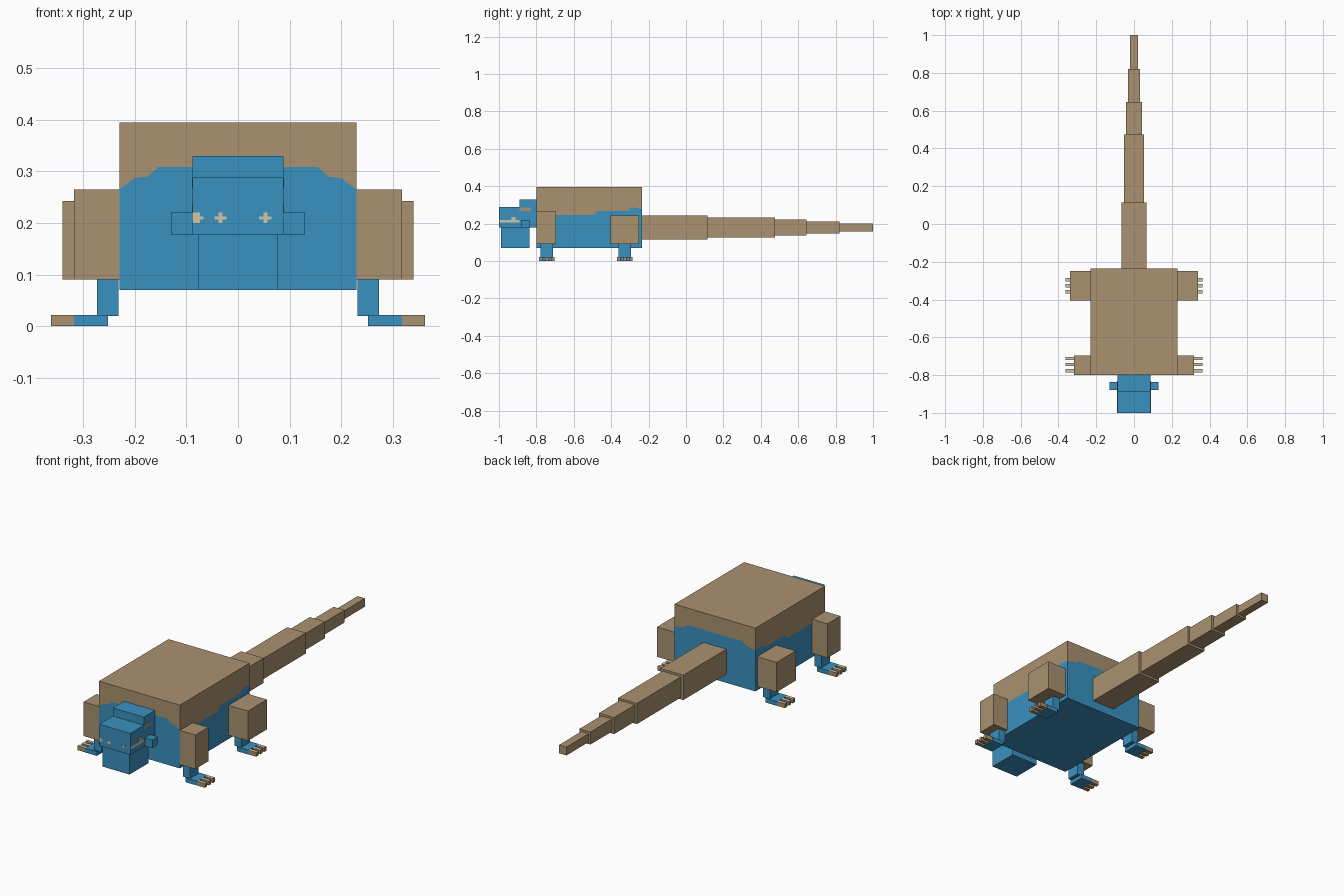
import bpy
import bmesh
from mathutils import Vector

if "Cube" in bpy.data.objects:
    bpy.data.objects.remove(bpy.data.objects["Cube"])


def make_material(name, rgb):
    mat = bpy.data.materials.new(name)
    mat.use_nodes = True
    color = (*rgb, 1)
    mat.diffuse_color = color
    mat.node_tree.nodes["Principled BSDF"].inputs["Base Color"].default_value = color
    return mat


BLUE = make_material("blue skin", (0.042, 0.283, 0.527))
BROWN = make_material("brown hide", (0.402, 0.287, 0.162))
CREAM = make_material("cream markings", (0.631, 0.552, 0.402))


def finish(name, bm, *mats):
    mesh = bpy.data.meshes.new(name)
    bmesh.ops.recalc_face_normals(bm, faces=bm.faces)
    bm.to_mesh(mesh)
    bm.free()
    for mat in mats:
        mesh.materials.append(mat)
    obj = bpy.data.objects.new(name, mesh)
    bpy.context.collection.objects.link(obj)
    return obj


def box(name, x, y, z, mat):
    """Axis-aligned box from (low, high) pairs."""
    bm = bmesh.new()
    low, high = Vector((x[0], y[0], z[0])), Vector((x[1], y[1], z[1]))
    for v in bmesh.ops.create_cube(bm, size=1)["verts"]:
        v.co = (low + high) / 2 + v.co * (high - low)
    return finish(name, bm, mat)


def mirrored(name, x, y, z, mat):
    """The same box on the left (+x) and right (-x)."""
    return [box("left_" + name, x, y, z, mat),
            box("right_" + name, (-x[1], -x[0]), y, z, mat)]


# Body: blue belly and brown back, divided by a wavy line round the sides
HALF, FRONT, BACK, LOW, HIGH = 0.23, -0.80, -0.235, 0.07, 0.395
end_wave = [(-0.2, 0.287), (-0.175, 0.29), (-0.155, 0.308),
            (0.155, 0.308), (0.175, 0.29), (0.2, 0.287)]
side_wave = [(-0.76, 0.25), (-0.69, 0.245), (-0.49, 0.245), (-0.475, 0.268),
             (-0.31, 0.268), (-0.295, 0.288)]
ring = [(-HALF, FRONT, 0.265)] + [(x, FRONT, z) for x, z in end_wave]
ring += [(HALF, FRONT, 0.265)] + [(HALF, y, z) for y, z in side_wave]
ring += [(HALF, BACK, 0.28)] + [(-x, BACK, z) for x, z in end_wave]
ring += [(-HALF, BACK, 0.28)] + [(-HALF, y, z) for y, z in reversed(side_wave)]

bm = bmesh.new()
bottom = [bm.verts.new((x, y, LOW)) for x, y, z in ring]
middle = [bm.verts.new(p) for p in ring]
top = [bm.verts.new((x, y, HIGH)) for x, y, z in ring]
bm.faces.new(bottom[::-1])
bm.faces.new(top).material_index = 1
for i in range(len(ring)):
    j = (i + 1) % len(ring)
    bm.faces.new((bottom[i], bottom[j], middle[j], middle[i]))
    bm.faces.new((middle[i], middle[j], top[j], top[i])).material_index = 1
finish("body", bm, BLUE, BROWN)

# Tail: five tapering segments
tail = [(-0.235, 0.115, 0.065, 0.115, 0.243), (0.115, 0.475, 0.053, 0.126, 0.232),
        (0.475, 0.645, 0.043, 0.137, 0.222), (0.645, 0.82, 0.031, 0.147, 0.211),
        (0.82, 1.0, 0.021, 0.157, 0.2)]
for n, (y0, y1, half, z0, z1) in enumerate(tail, 1):
    box(f"tail_segment_{n}", (-half, half), (y0, y1), (z0, z1), BROWN)

# Legs: thigh, shin, flat foot and three claws with pale tops
legs = [("front", 0.318, (-0.80, -0.695), 0.265, -0.744),
        ("hind", 0.34, (-0.405, -0.25), 0.243, -0.327)]
for name, outer, depth, height, mid in legs:
    mirrored(name + "_thigh", (HALF, outer), depth, (0.09, height), BROWN)
    mirrored(name + "_shin", (0.232, 0.273), (mid - 0.034, mid + 0.034), (0.02, 0.09), BLUE)
    mirrored(name + "_foot", (0.252, 0.318), (mid - 0.042, mid + 0.042), (0, 0.022), BLUE)
    for n in (-1, 0, 1):
        y = mid + n * 0.032
        for claw in mirrored(f"{name}_claw_{n + 2}", (0.318, 0.362),
                             (y - 0.009, y + 0.009), (0, 0.022), BROWN):
            claw.data.materials.append(CREAM)
            for face in claw.data.polygons:
                face.material_index = int(face.normal.z > 0.5)

# Head: jaw, snout, raised crown and small side fins
box("jaw", (-0.077, 0.077), (-0.99, -0.837), (0.07, 0.178), BLUE)
box("snout", (-0.088, 0.088), (-1.0, -0.89), (0.178, 0.288), BLUE)
box("crown", (-0.088, 0.088), (-0.89, -0.80), (0.178, 0.33), BLUE)
mirrored("cheek_fin", (0.088, 0.13), (-0.88, -0.837), (0.178, 0.22), BLUE)

# Face markings: thin plates
for name, x in (("right_nostril", -0.034), ("left_nostril", 0.053)):
    box(name + "_bar", (x - 0.012, x + 0.012), (-1.001, -0.999), (0.207, 0.213), CREAM)
    box(name + "_stem", (x - 0.004, x + 0.004), (-1.001, -0.999), (0.2, 0.22), CREAM)
box("lip_corner", (-0.088, -0.074), (-1.001, -0.999), (0.2, 0.22), CREAM)
box("lip_corner_tip", (-0.074, -0.067), (-1.001, -0.999), (0.207, 0.213), CREAM)
mirrored("lip_stripe", (0.087, 0.089), (-1.0, -0.89), (0.205, 0.219), CREAM)
mirrored("lip_stem", (0.087, 0.089), (-0.932, -0.912), (0.205, 0.236), CREAM)
mirrored("eye", (0.087, 0.089), (-0.89, -0.83), (0.268, 0.287), BROWN)
